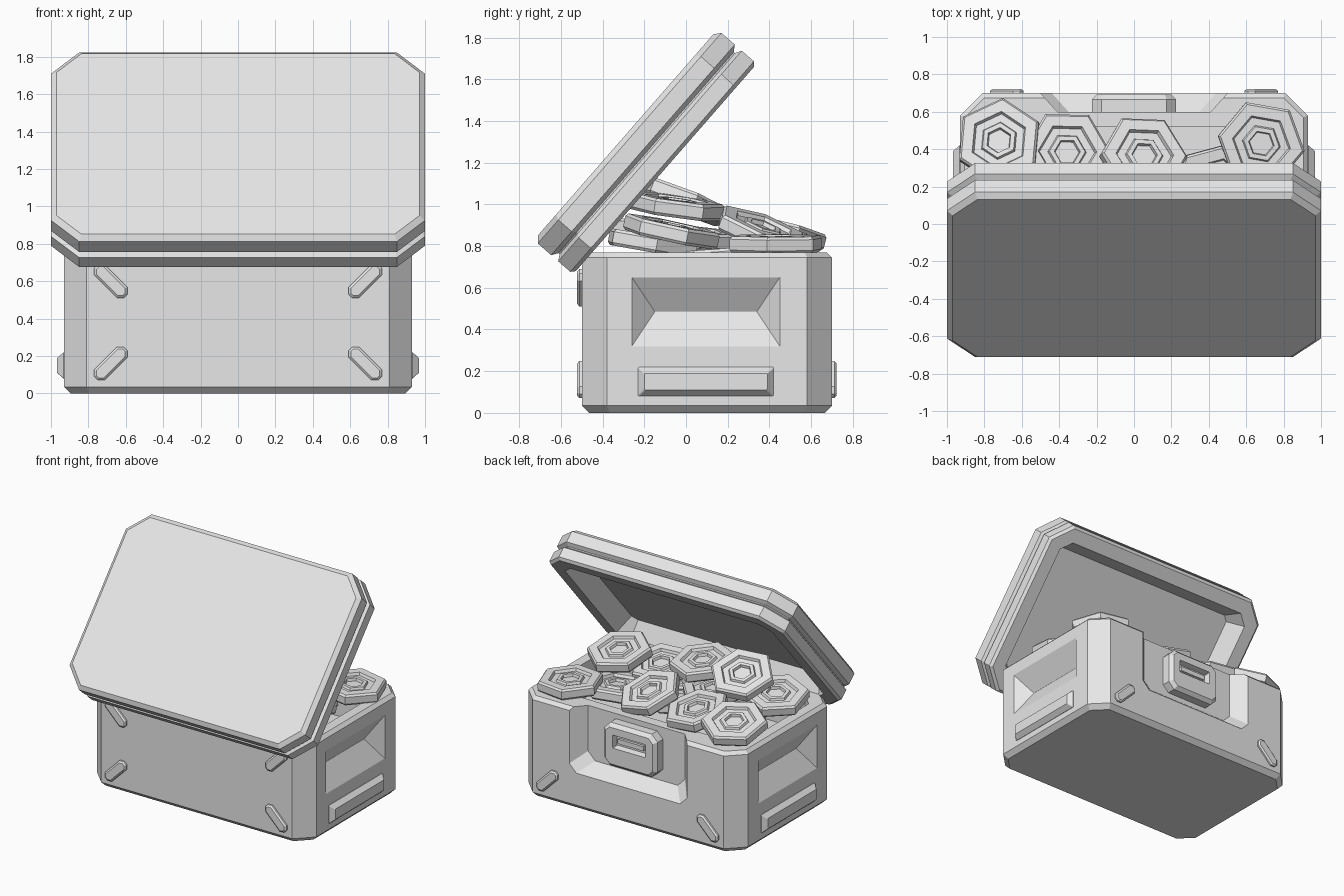
import bpy, bmesh
from math import radians, cos, sin, pi
from mathutils import Matrix, Vector

if "Cube" in bpy.data.objects:
    bpy.data.objects.remove(bpy.data.objects["Cube"], do_unlink=True)

GREY = (0.8, 0.8, 0.8, 1)
grey = bpy.data.materials.new("plain grey")
grey.use_nodes = True
grey.diffuse_color = GREY
grey.node_tree.nodes["Principled BSDF"].inputs["Base Color"].default_value = GREY


def loft(name, rings, matrix=Matrix()):
    """Skin a stack of equal-length closed rings and cap both ends."""
    bm = bmesh.new()
    rows = [[bm.verts.new(matrix @ Vector(p)) for p in ring] for ring in rings]
    for a, b in zip(rows, rows[1:]):
        for i in range(len(a)):
            j = (i + 1) % len(a)
            bm.faces.new((a[i], a[j], b[j], b[i]))
    bm.faces.new(rows[0])
    bm.faces.new(rows[-1])
    bmesh.ops.recalc_face_normals(bm, faces=bm.faces)
    mesh = bpy.data.meshes.new(name)
    bm.to_mesh(mesh)
    bm.free()
    mesh.materials.append(grey)
    obj = bpy.data.objects.new(name, mesh)
    bpy.context.collection.objects.link(obj)
    return obj


def octagon(hx, hy, c, z, inset=0, cy=0):
    """Rectangle with cut corners, offset inwards by inset."""
    hx, hy, c = hx - inset, hy - inset, max(c - inset * 0.586, 0.004)
    quarter = [(hx, hy - c), (hx - c, hy)]
    pts = quarter + [(-x, y) for x, y in reversed(quarter)]
    pts += [(-x, -y) for x, y in pts]
    return [(x, y + cy, z) for x, y in pts]


def layers(hx, hy, c, profile, cy=0):
    return [octagon(hx, hy, c, z, inset, cy) for inset, z in profile]


def cut(target, cutter):
    mod = target.modifiers.new("cut", 'BOOLEAN')
    mod.operation, mod.solver, mod.object = 'DIFFERENCE', 'EXACT', cutter
    bpy.context.view_layer.objects.active = target
    bpy.ops.object.modifier_apply(modifier=mod.name)
    bpy.data.objects.remove(cutter, do_unlink=True)


def facing(turn, loc, spin=0):
    """Stand a part upright: its local z points out of a wall turned about z."""
    return (Matrix.Translation(loc) @ Matrix.Rotation(radians(turn), 4, 'Z')
            @ Matrix.Rotation(pi / 2, 4, 'X') @ Matrix.Rotation(radians(spin), 4, 'Z'))


# Case body with bevelled foot and rim
body = loft("case_body", layers(0.93, 0.6, 0.12,
            [(0.035, 0), (0, 0.035), (0, 0.745), (0.025, 0.77)], cy=0.1))
cut(body, loft("cavity_cutter", layers(0.83, 0.46, 0.1, [(0, 0.5), (0, 1)], cy=0.06)))


# Sloped recess in the back wall, open at the top
def recess_ring(y):
    t = (y - 0.6) / 0.1
    w, zb = 0.41 + 0.09 * t, 0.36 - 0.08 * t
    half = [(w, 1), (w, zb + 0.06), (w - 0.06, zb)]
    return [(x, y, z) for x, z in half + [(-x, z) for x, z in reversed(half)]]


cut(body, loft("recess_cutter", [recess_ring(0.6), recess_ring(0.8)]))


# Hand hold hollows and lower bars on both ends
def hollow_ring(x, t):
    y0, y1, h = -0.26 + 0.11 * t, 0.45 - 0.11 * t, 0.165 * (1 - t) + 0.0005
    return [(x, y0, 0.485 - h), (x, y1, 0.485 - h), (x, y1, 0.485 + h), (x, y0, 0.485 + h)]


for side, word in ((1, "left"), (-1, "right")):
    cut(body, loft("hollow_cutter", [hollow_ring(side * 1.01, -0.8), hollow_ring(side * 0.93, 0),
                                     hollow_ring(side * 0.83, 1)]))
    loft(word + "_end_bar", layers(0.325, 0.07, 0.005, [(0, -0.01), (0, 0.003), (0.03, 0.037)]),
         facing(90 * side, (side * 0.93, 0.095, 0.15)))

# Diagonal studs: four in front, two low on the back
for side in (1, -1):
    for place, turn, y, z, tilt in (("front_top", 0, -0.5, 0.6, 45),
                                    ("front_low", 0, -0.5, 0.16, -45),
                                    ("back_low", 180, 0.7, 0.16, 45)):
        loft(f"{place}_stud", layers(0.112, 0.04, 0.026, [(0, -0.01), (0, 0.012), (0.012, 0.022)]),
             facing(turn, (side * 0.68, y, z), side * tilt))

# Latch plate with a sunken slot
latch = layers(0.225, 0.165, 0.05, [(0, -0.01), (0, 0.065), (0.025, 0.092)])
latch += [octagon(0.14, 0.05, 0.005, z, i, 0.035) for i, z in ((0, 0.092), (0.01, 0.05))]
latch += [octagon(0.11, 0.018, 0.004, z, 0, 0.035) for z in (0.05, 0.07)]
loft("latch", latch, facing(180, (0, 0.6, 0.565)))

# Open lid: two stacked bands with a groove, hollow underneath
tilt = Matrix.Rotation(radians(48.9), 4, 'X')
loft("lid", layers(1.0, 0.67, 0.15, [
    (0.03, 0.25), (0, 0.225), (0, 0.14), (0.03, 0.12), (0.03, 0.112), (0, 0.095),
    (0, 0.018), (0.02, 0), (0.12, 0), (0.19, 0.14)]),
    tilt @ Matrix.Translation((0, 0.815, 0.845)))

# Six-sided coins with a raised rim and a raised centre ring
half = [(0.235, 0.026), (0.222, 0.04), (0.158, 0.04), (0.148, 0.02),
        (0.104, 0.02), (0.096, 0.036), (0.07, 0.036), (0.064, 0.016)]
coin_profile = [(r, -z) for r, z in reversed(half)] + half
coin_rings = [[(r * cos(k * pi / 3), r * sin(k * pi / 3), z) for k in range(6)]
              for r, z in coin_profile]
# centre, then tilt about x, tilt about y, spin
coins = [
    ((0.68, 0.43, 0.81), 0, 2, 50),
    ((-0.72, 0.44, 0.87), -14, -4, 25),
    ((-0.36, 0.38, 0.85), -12, 6, 0),
    ((0.05, 0.36, 0.87), -20, 12, 2),
    ((0.44, 0.2, 0.75), 4, 0, 15),
    ((0.61, -0.07, 0.87), -12, 3, 20),
    ((-0.48, 0.0, 1.01), -22, -6, 10),
    ((-0.11, -0.05, 0.99), -8, 4, 35),
    ((0.32, -0.16, 0.81), -10, 0, 5),
    ((-0.68, -0.12, 0.86), -8, -5, 40),
    ((-0.25, 0.02, 0.84), -5, 5, 12),
    ((0.0, 0.1, 0.74), 3, 0, 30),
    ((-0.5, 0.15, 0.74), 0, 3, 45),
    ((0.2, -0.1, 0.68), 0, 0, 8),
]
for loc, ax, ay, spin in coins:
    turn = (Matrix.Rotation(radians(ax), 4, 'X') @ Matrix.Rotation(radians(ay), 4, 'Y')
            @ Matrix.Rotation(radians(spin), 4, 'Z'))
    loft("coin", coin_rings, Matrix.Translation(loc) @ turn)
